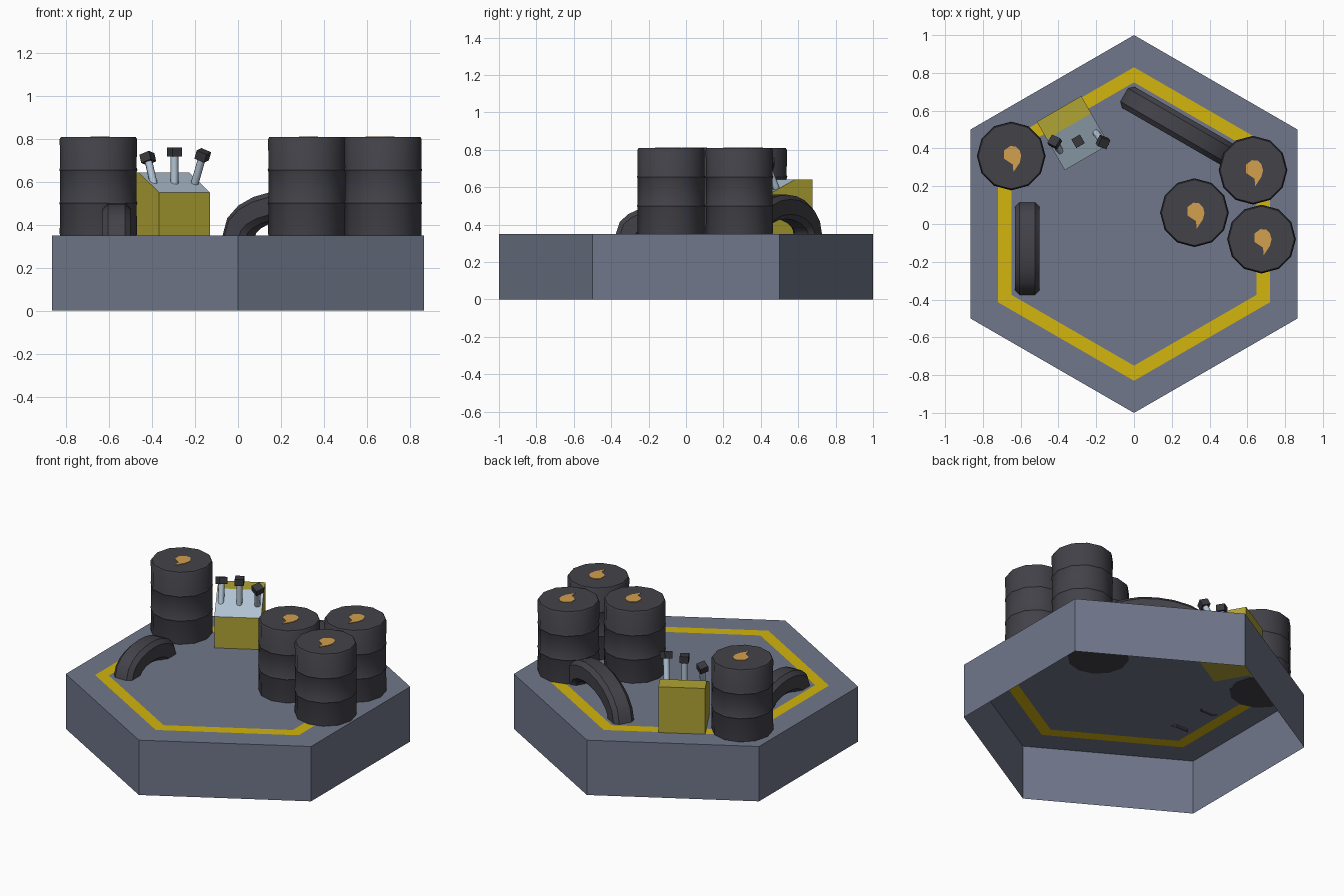
import bpy, bmesh, math
from mathutils import Vector, Matrix

cube = bpy.data.objects.get("Cube")
if cube:
    bpy.data.objects.remove(cube, do_unlink=True)

DECK = 0.35


def material(name, rgb):
    lin = [((c / 255 + 0.055) / 1.055) ** 2.4 for c in rgb]
    m = bpy.data.materials.new(name)
    m.use_nodes = True
    m.diffuse_color = (*lin, 1)
    m.node_tree.nodes["Principled BSDF"].inputs["Base Color"].default_value = (*lin, 1)
    return m


slate = material("slate_grey", (112, 119, 138))
stripe = material("stripe_yellow", (212, 181, 14))
black = material("barrel_black", (66, 66, 73))
amber = material("amber", (210, 160, 78))
olive = material("box_yellow", (176, 163, 52))
pale = material("pale_steel", (178, 196, 212))
dark = material("knob_black", (56, 56, 62))


def finish(name, bm, mats, smooth=0):
    mesh = bpy.data.meshes.new(name)
    bm.to_mesh(mesh)
    bm.free()
    ob = bpy.data.objects.new(name, mesh)
    bpy.context.collection.objects.link(ob)
    for m in mats:
        mesh.materials.append(m)
    if smooth:
        bpy.ops.object.select_all(action='DESELECT')
        ob.select_set(True)
        bpy.context.view_layer.objects.active = ob
        bpy.ops.object.shade_smooth_by_angle(angle=math.radians(smooth))
    return ob


def ring(bm, n, r, z):
    return [bm.verts.new((r * math.sin(2 * math.pi * i / n), r * math.cos(2 * math.pi * i / n), z))
            for i in range(n)]


def bridge(bm, a, b):
    n = len(a)
    return [bm.faces.new((a[i], a[(i + 1) % n], b[(i + 1) % n], b[i])) for i in range(n)]


# hexagonal platform, open underneath, with a painted ring on the deck
bm = bmesh.new()
rings = [ring(bm, 6, r, z) for r, z in ((1, 0), (1, DECK), (0.83, DECK), (0.75, DECK))]
for i in range(3):
    for f in bridge(bm, rings[i], rings[i + 1]):
        f.material_index = int(i == 2)
bm.faces.new(rings[-1])
bmesh.ops.recalc_face_normals(bm, faces=bm.faces)
if max(bm.faces, key=lambda f: len(f.verts)).normal.z < 0:
    bmesh.ops.reverse_faces(bm, faces=bm.faces)
finish("platform", bm, [slate, stripe])


# ribbed barrels with a drop mark on the lid
PROFILE = [(0.178, -0.002), (0.18, 0.008), (0.178, 0.14), (0.182, 0.15), (0.178, 0.16),
           (0.178, 0.295), (0.182, 0.305), (0.178, 0.315), (0.18, 0.448), (0.174, 0.458)]
DROP = [(-0.037, 0.03), (-0.005, 0.053), (0.025, 0.05), (0.045, 0.03), (0.053, 0),
        (0.045, -0.035), (0.012, -0.085), (0.008, -0.045), (-0.015, -0.03), (-0.037, -0.015)]


def barrel(i, x, y):
    bm = bmesh.new()
    loops = [ring(bm, 12, r, z) for r, z in PROFILE]
    for a, b in zip(loops, loops[1:]):
        bridge(bm, a, b)
    bm.faces.new(loops[0])
    bm.faces.new(loops[-1])
    bmesh.ops.recalc_face_normals(bm, faces=bm.faces)
    ob = finish(f"barrel_{i}", bm, [black], 35)
    ob.location = (x, y, DECK)

    bm = bmesh.new()
    face = bm.faces.new([bm.verts.new((px, py, 0)) for px, py in DROP])
    up = bmesh.ops.extrude_face_region(bm, geom=[face])["geom"]
    bmesh.ops.translate(bm, vec=(0, 0, 0.003), verts=[v for v in up if isinstance(v, bmesh.types.BMVert)])
    bmesh.ops.recalc_face_normals(bm, faces=bm.faces)
    mark = finish(f"drop_mark_{i}", bm, [amber])
    mark.location = (x, y, DECK + PROFILE[-1][1])


for i, spot in enumerate([(-0.65, 0.36), (0.63, 0.285), (0.32, 0.06), (0.675, -0.08)], 1):
    barrel(i, *spot)


# arched pipes with a chamfered square section
def pipe(name, centre, angle, half, rise, steps=10):
    bm = bmesh.new()
    w, c = 0.065, 0.04
    section = [(w, c), (c, w), (-c, w), (-w, c), (-w, -c), (-c, -w), (c, -w), (w, -c)]
    loops = []
    for i in range(steps + 1):
        t = math.pi * i / steps
        p = Vector((half * math.cos(t), 0, rise * math.sin(t)))
        normal = Vector((math.cos(t) / half, 0, math.sin(t) / rise)).normalized()
        loops.append([bm.verts.new(p + normal * v + Vector((0, u, 0))) for u, v in section])
    for a, b in zip(loops, loops[1:]):
        bridge(bm, a, b)
    bmesh.ops.recalc_face_normals(bm, faces=bm.faces)
    ob = finish(name, bm, [black], 35)
    ob.location = (*centre, DECK)
    ob.rotation_euler.z = math.radians(angle)


pipe("side_pipe", (-0.565, -0.13), 90, 0.18, 0.085)
pipe("rear_pipe", (0.26, 0.503), -30, 0.295, 0.145)

# control box with a sloping panel
bm = bmesh.new()
side = [(-0.148, -0.002), (0.148, -0.002), (0.148, 0.292), (0.042, 0.292), (-0.148, 0.2)]
ends = [[bm.verts.new((x, y, z)) for y, z in side] for x in (-0.136, 0.136)]
bridge(bm, *ends)
for e in ends:
    bm.faces.new(e)
bmesh.ops.recalc_face_normals(bm, faces=bm.faces)
for f in bm.faces:
    f.material_index = int(0.1 < f.normal.z < 0.95)
box = finish("control_box", bm, [olive, pale])
box.location = (-0.323, 0.481, DECK)
box.rotation_euler.z = math.radians(30)


# levers with block knobs
def lever(name, foot, tip):
    foot, tip = Vector(foot), Vector(tip)
    d = tip - foot
    turn = d.to_track_quat('Z', 'Y').to_matrix().to_4x4()
    bm = bmesh.new()
    bmesh.ops.create_cone(bm, cap_ends=True, segments=8, radius1=0.018, radius2=0.018, depth=d.length,
                          matrix=Matrix.Translation((foot + tip) / 2) @ turn)
    finish(name + "_stick", bm, [pale], 50)
    bm = bmesh.new()
    spin = Matrix.Rotation(math.radians(30), 4, 'Z')
    bmesh.ops.create_cube(bm, size=1, matrix=Matrix.Translation(tip) @ turn @ spin
                          @ Matrix.Diagonal((0.052, 0.052, 0.042, 1)))
    finish(name + "_knob", bm, [dark])


lever("left_lever", (-0.205, 0.488, 0.58), (-0.164, 0.434, 0.722))
lever("middle_lever", (-0.296, 0.436, 0.58), (-0.296, 0.438, 0.738))
lever("right_lever", (-0.39, 0.385, 0.58), (-0.42, 0.434, 0.71))
